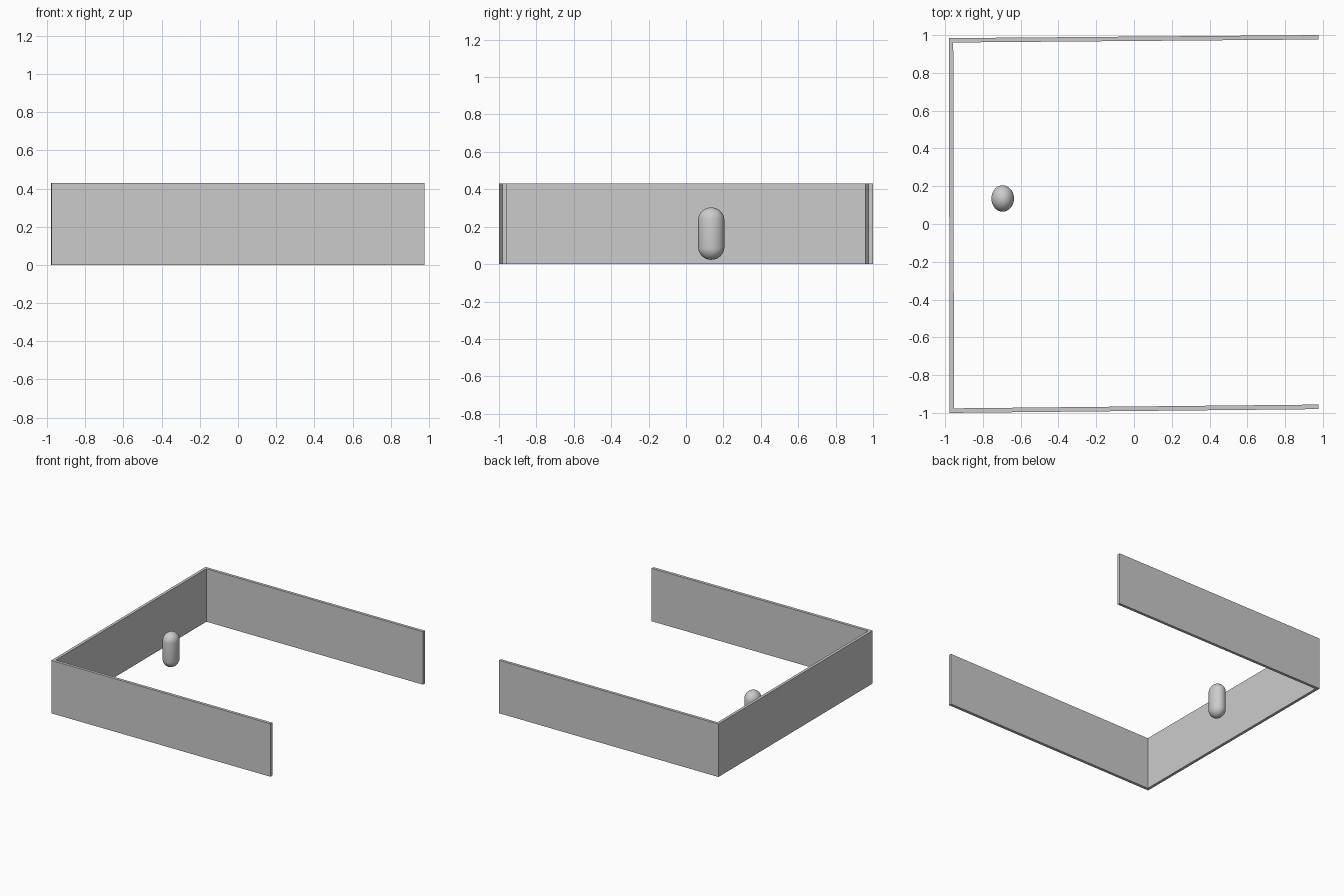
import bpy, bmesh

if "Cube" in bpy.data.objects:
    bpy.data.objects.remove(bpy.data.objects["Cube"])

WALL_HEIGHT = 0.43


def finish(bm, name):
    bmesh.ops.recalc_face_normals(bm, faces=bm.faces[:])
    mesh = bpy.data.meshes.new(name)
    bm.to_mesh(mesh)
    bm.free()
    obj = bpy.data.objects.new(name, mesh)
    bpy.context.collection.objects.link(obj)
    return obj


# Three-sided enclosure: slightly skewed U outline, raised to wall height
outer = [(0.978, -0.98), (-0.976, -1.0), (-0.98, 0.984), (0.978, 1.0)]
inner = [(0.978, 0.977), (-0.957, 0.961), (-0.953, -0.976), (0.978, -0.956)]
outline = outer + inner
bm = bmesh.new()
low = [bm.verts.new((x, y, 0)) for x, y in outline]
high = [bm.verts.new((x, y, WALL_HEIGHT)) for x, y in outline]
n = len(outline)
for i in range(n):
    j = (i + 1) % n
    bm.faces.new((low[i], low[j], high[j], high[i]))
# Top and bottom rims, one quad per wall
for i in range(3):
    for ring in (low, high):
        bm.faces.new((ring[i], ring[i + 1], ring[n - 2 - i], ring[n - 1 - i]))
finish(bm, "enclosure_walls")

# Capsule: stretched sphere with a straight middle section
bm = bmesh.new()
bmesh.ops.create_uvsphere(bm, u_segments=32, v_segments=17, radius=1)
for v in bm.verts:
    shift = 0.072 if v.co.z > 0 else -0.072
    v.co = (-0.695 + v.co.x * 0.06,
            0.135 + v.co.y * 0.07,
            0.163 + v.co.z * 0.068 + shift)
capsule = finish(bm, "capsule")
for p in capsule.data.polygons:
    p.use_smooth = True
